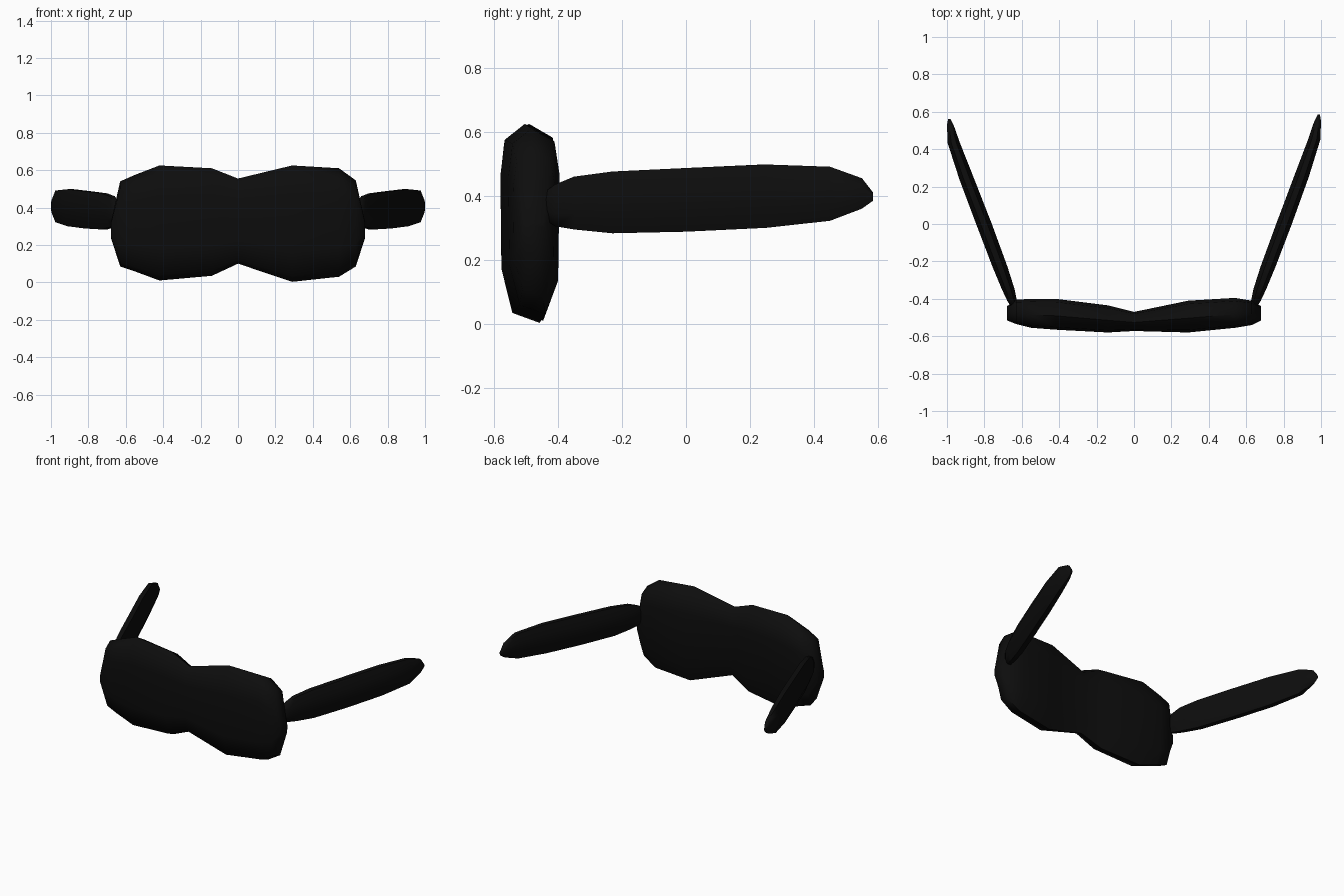
import bpy, bmesh, math

cube = bpy.data.objects.get("Cube")
if cube:
    bpy.data.objects.remove(cube, do_unlink=True)

black = bpy.data.materials.new("matte black")
black.use_nodes = True
colour = (0.004, 0.004, 0.004, 1)
black.diffuse_color = colour
shader = black.node_tree.nodes["Principled BSDF"]
shader.inputs["Base Color"].default_value = colour


def loft(name, rings):
    """Skin a row of closed rings and cap both ends."""
    bm = bmesh.new()
    loops = [[bm.verts.new(p) for p in ring] for ring in rings]
    for a, b in zip(loops, loops[1:]):
        for i in range(len(a)):
            j = (i + 1) % len(a)
            bm.faces.new((a[i], a[j], b[j], b[i]))
    bm.faces.new(loops[0])
    bm.faces.new(loops[-1])
    bmesh.ops.recalc_face_normals(bm, faces=bm.faces)
    mesh = bpy.data.meshes.new(name)
    bm.to_mesh(mesh)
    bm.free()
    mesh.materials.append(black)
    obj = bpy.data.objects.new(name, mesh)
    bpy.context.collection.objects.link(obj)
    bpy.ops.object.select_all(action="DESELECT")
    obj.select_set(True)
    bpy.context.view_layer.objects.active = obj
    bpy.ops.object.shade_smooth_by_angle(angle=math.radians(60))
    return obj


# Front: one bevelled profile (depth, height fractions) fitted along x
profile = [(0.45, 1), (0.08, 0.92), (0, 0.74), (0.02, 0.27), (0.22, 0.05),
           (0.72, 0), (0.97, 0.18), (1, 0.75), (0.9, 0.93)]
# x, bottom, top, front y, back y
stations = [
    (-0.68, 0.24, 0.32, -0.515, -0.44),
    (-0.63, 0.085, 0.54, -0.535, -0.405),
    (-0.55, 0.058, 0.575, -0.555, -0.4),
    (-0.42, 0.01, 0.625, -0.565, -0.4),
    (-0.14, 0.035, 0.61, -0.58, -0.435),
    (0, 0.1, 0.555, -0.572, -0.47),
    (0.29, 0.003, 0.625, -0.58, -0.41),
    (0.54, 0.03, 0.61, -0.555, -0.395),
    (0.63, 0.085, 0.545, -0.54, -0.41),
    (0.68, 0.24, 0.32, -0.515, -0.44),
]
loft("lens_front", [
    [(x, front + (back - front) * d, low + (high - low) * h) for d, h in profile]
    for x, low, high, front, back in stations])

# Arms: flattened octagonal sections, y, centre x, half width, bottom, top
arm = [
    (-0.445, 0.64, 0.015, 0.33, 0.41),
    (-0.41, 0.652, 0.026, 0.305, 0.435),
    (-0.35, 0.672, 0.034, 0.295, 0.46),
    (-0.23, 0.716, 0.04, 0.283, 0.476),
    (0.0, 0.802, 0.042, 0.288, 0.487),
    (0.25, 0.894, 0.04, 0.3, 0.498),
    (0.45, 0.963, 0.033, 0.322, 0.491),
    (0.55, 0.982, 0.018, 0.36, 0.455),
    (0.585, 0.988, 0.006, 0.385, 0.41),
]


def arm_ring(side, reach, y, x, half, low, high):
    angles = [math.tau * (i + 0.5) / 8 for i in range(8)]
    grow = 1 / math.cos(math.pi / 8)
    return [(side * (x + half * grow * math.cos(a)), y * reach if y > 0 else y,
             (low + high) / 2 + (high - low) / 2 * grow * math.sin(a))
            for a in angles]


for name, side, reach in (("left_arm", 1, 1), ("right_arm", -1, 0.96)):
    loft(name, [arm_ring(side, reach, *s) for s in arm])
